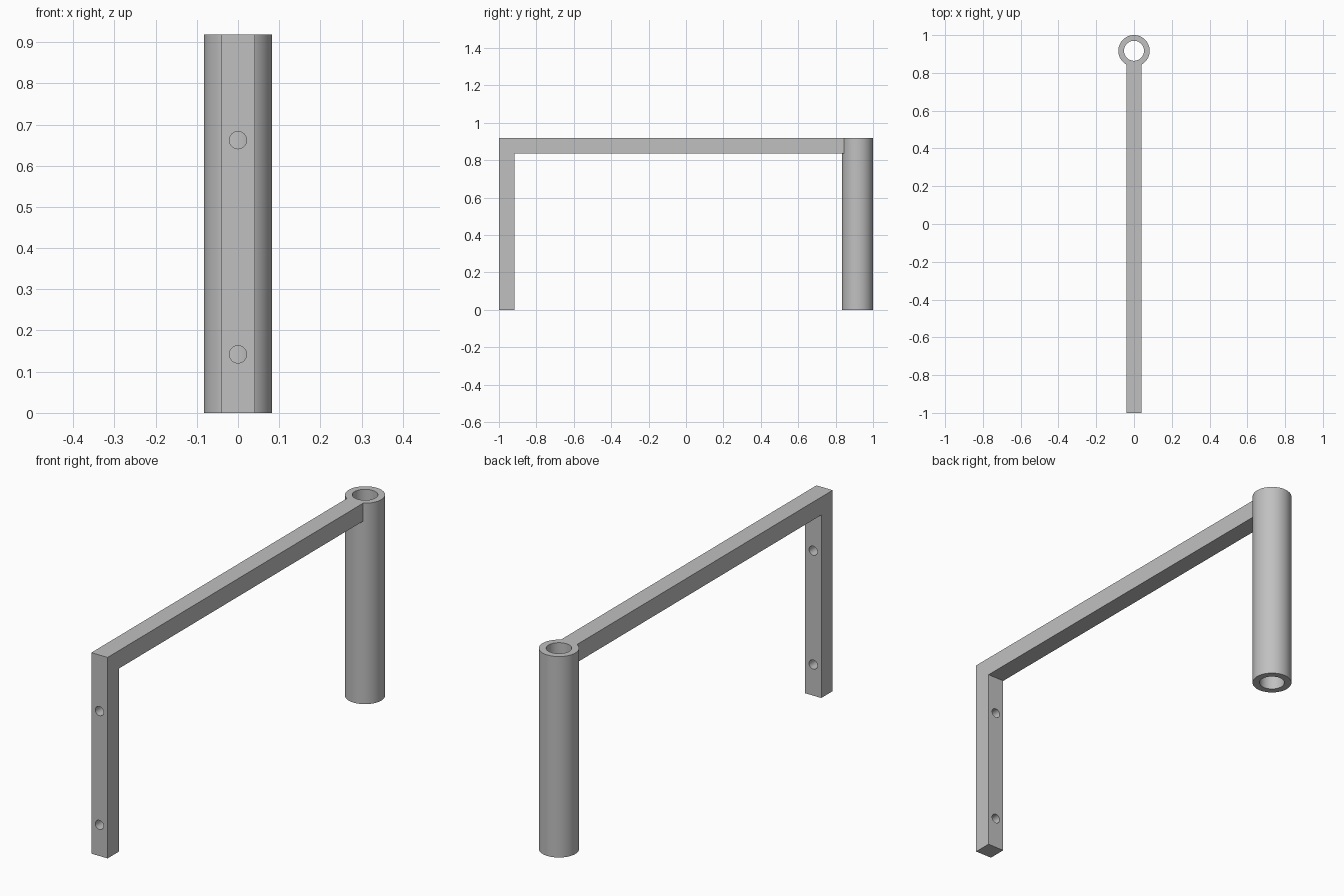
import bpy, bmesh, math
from mathutils import Matrix

cube = bpy.data.objects.get("Cube")
if cube:
    bpy.data.objects.remove(cube, do_unlink=True)

HEIGHT = 0.918
BAR = 0.082                       # square bar thickness
TUBE_Y, OUTER, INNER = 0.917, 0.083, 0.053
HOLE = 0.021

steel = bpy.data.materials.new("grey_steel")
steel.use_nodes = True
colour = (0.53, 0.53, 0.53, 1)
steel.diffuse_color = colour
steel.node_tree.nodes["Principled BSDF"].inputs["Base Color"].default_value = colour


def add_object(name, bm):
    bmesh.ops.recalc_face_normals(bm, faces=bm.faces)
    mesh = bpy.data.meshes.new(name)
    bm.to_mesh(mesh)
    bm.free()
    mesh.materials.append(steel)
    obj = bpy.data.objects.new(name, mesh)
    bpy.context.collection.objects.link(obj)
    return obj


def cylinder(name, radius, depth, location, along_y=False, sides=64):
    bm = bmesh.new()
    turn = Matrix.Rotation(math.pi / 2, 4, 'X') if along_y else Matrix()
    bmesh.ops.create_cone(bm, cap_ends=True, segments=sides, radius1=radius,
                          radius2=radius, depth=depth,
                          matrix=Matrix.Translation(location) @ turn)
    return add_object(name, bm)


def cut(target, cutter):
    bpy.context.view_layer.objects.active = target
    mod = target.modifiers.new("cut", 'BOOLEAN')
    mod.operation, mod.solver, mod.object = 'DIFFERENCE', 'EXACT', cutter
    bpy.ops.object.modifier_apply(modifier=mod.name)
    bpy.data.objects.remove(cutter, do_unlink=True)


def smooth(obj):
    bpy.ops.object.select_all(action='DESELECT')
    obj.select_set(True)
    bpy.context.view_layer.objects.active = obj
    bpy.ops.object.shade_smooth_by_angle(angle=math.radians(30))


# Angled frame: upright and arm in one side profile, extruded across x
profile = [(-1, 0), (-1 + BAR, 0), (-1 + BAR, HEIGHT - BAR),
           (TUBE_Y - INNER, HEIGHT - BAR), (TUBE_Y - INNER, HEIGHT), (-1, HEIGHT)]
bm = bmesh.new()
face = bm.faces.new([bm.verts.new((-BAR / 2, y, z)) for y, z in profile])
side = bmesh.ops.extrude_face_region(bm, geom=[face])["geom"]
bmesh.ops.translate(bm, vec=(BAR, 0, 0),
                    verts=[v for v in side if isinstance(v, bmesh.types.BMVert)])
frame = add_object("angled_frame", bm)

# Screw holes through the upright
for z in (0.142, 0.662):
    cut(frame, cylinder("hole_cutter", HOLE, BAR * 3, (0, -1 + BAR / 2, z), True, 32))

# Arm end shaped to sit against the tube
cut(frame, cylinder("end_cutter", OUTER, HEIGHT * 2, (0, TUBE_Y, HEIGHT / 2)))

# Open vertical tube
tube = cylinder("pivot_tube", OUTER, HEIGHT, (0, TUBE_Y, HEIGHT / 2))
cut(tube, cylinder("bore_cutter", INNER, HEIGHT * 2, (0, TUBE_Y, HEIGHT / 2)))

for part in (frame, tube):
    smooth(part)
